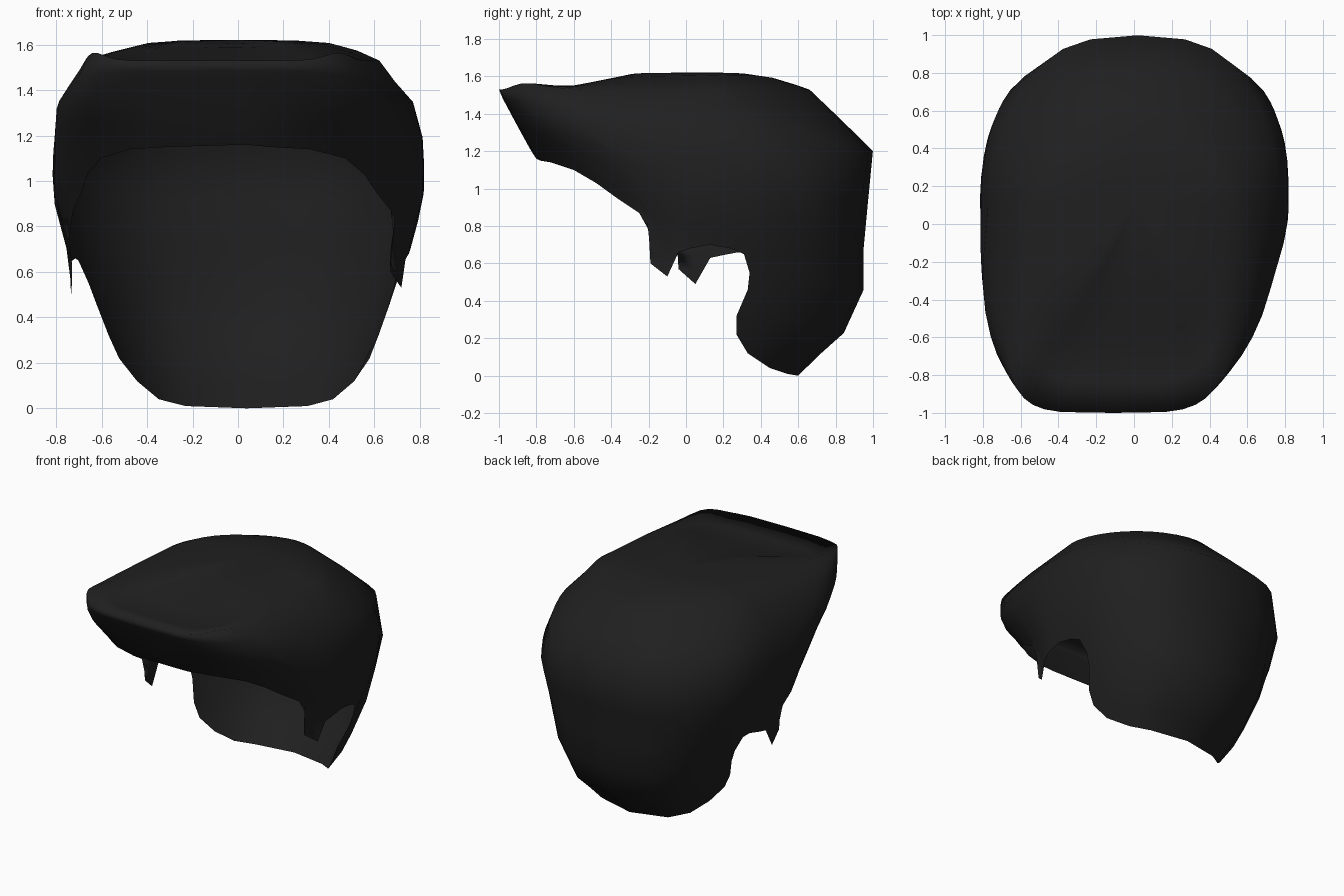
import bpy, bmesh, math

if "Cube" in bpy.data.objects:
    bpy.data.objects.remove(bpy.data.objects["Cube"], do_unlink=True)

MID_Y = 0.1
RIM_Z = 1.52
BURN_WIDTH = .75

# Cross-sections by height:
# z, half width, front y, back y, front squareness, back squareness
SLICES = [
    (0.0, .44, -.50, .60, 2.0, 2.4), (.10, .49, -.50, .70, 2.0, 2.4),
    (.22, .56, -.55, .84, 2.0, 2.4), (.46, .66, -.60, .95, 2.0, 2.4),
    (.70, .75, -.60, .95, 2.0, 2.4), (.90, .81, -.62, .97, 2.0, 2.4),
    (1.0, .82, -.70, .98, 2.1, 2.5), (1.2, .81, -.83, 1.0, 2.5, 2.5),
    (1.35, .77, -.91, .85, 3.4, 2.2), (RIM_Z, .62, -1.0, .66, 4.8, 1.7),
]

# Hem as (y, z) from the fringe to the nape: shared fringe, differing sides
FRINGE = [(-.80, 1.16), (-.78, 1.15), (-.72, 1.14), (-.60, 1.10),
          (-.48, 1.03), (-.37, .95), (-.25, .87)]
BURN_L = [(-.20, .78), (-.19, .60), (-.10, .53), (-.04, .66),
          (.02, .68), (.13, .70), (.24, .68)]
BURN_R = [(-.17, .80), (-.04, .72), (-.04, .57), (.05, .49),
          (.13, .63), (.20, .645), (.28, .66)]
NAPE = [(.31, .65), (.34, .55), (.33, .46), (.27, .32), (.27, .22),
        (.33, .12), (.45, .04), (.54, .01), (.60, 0)]


def section(z):
    """Interpolated slice values at a height."""
    for a, b in zip(SLICES, SLICES[1:]):
        if z <= b[0]:
            t = (z - a[0]) / (b[0] - a[0])
            return [p + (q - p) * t for p, q in zip(a[1:], b[1:])]
    return SLICES[-1][1:]


def half(z, front):
    """Half width, half length and squareness of the front or back half."""
    w, yf, yb, ef, eb = section(z)
    return (w, MID_Y - yf, ef) if front else (w, yb - MID_Y, eb)


def ring_point(angle, z, side):
    c, s = math.cos(angle), max(0, math.sin(angle))
    w, length, e = half(z, c > 0)
    if .48 < z < .8 and c > -.08:       # sideburns hang straight down
        w = max(w, BURN_WIDTH)
    x = side * w * s ** (2 / e)
    y = MID_Y - math.copysign(length * abs(c) ** (2 / e), c)
    return x, y


def hem_angle(y, z):
    d = MID_Y - y
    _, length, e = half(z, d > 0)
    return math.acos(math.copysign(min(1, abs(d) / length) ** (e / 2), d))


def lean(x, y, z):
    """The front is swept to one side and the nape slightly to the other."""
    return x + .11 * min(y, 0) + .02 * max(y, 0) + .03 * max(0, .9 - z)


def column(index, count, hem, side):
    """Points of one strand column, from near the crown down to the hem."""
    top = math.pi * index / count
    pts = []
    rx, ry = ring_point(top, RIM_Z, side)
    c, s2 = math.cos(top), math.sin(top) ** 2
    forward = max(0, c)
    power = 4.5 * s2 + abs(c) * (1.2 if c > 0 else 3)
    for s in (.2, .4, .65, .85):
        x, y = rx * s, MID_Y + (ry - MID_Y) * s
        z = RIM_Z + .1 * (1 - s ** power)
        if s > .5:
            z -= .04 * forward          # dip behind the lip
        pts.append((lean(x, y, z), y, z))
    low = hem_angle(*hem)
    corner = .01 + .035 * math.sin(2 * top) ** 6 * (c > 0)
    for t in (0, .1, .21, .4, .55, .7, .85, .93, 1):
        z = RIM_Z + (hem[1] - RIM_Z) * t
        x, y = ring_point(top + (low - top) * t, z, side)
        pts.append((lean(x, y, z), y, z + (corner if t == 0 else 0)))
    return pts


# Columns all the way round: one side front to back, the other back to front
hem_l = FRINGE + BURN_L + NAPE
hem_r = FRINGE + BURN_R + [(y + .03 * (z > .1), z) for y, z in NAPE]
n = len(hem_l) - 1
columns = [column(i, n, hem_l[i], 1) for i in range(n + 1)]
columns += [column(i, n, hem_r[i], -1) for i in range(n - 1, 0, -1)]

bm = bmesh.new()
crown = bm.verts.new((0, MID_Y, 1.62))
grid = [[bm.verts.new(p) for p in col] for col in columns]
for a, b in zip(grid, grid[1:] + grid[:1]):
    bm.faces.new((crown, a[0], b[0]))
    for i in range(len(a) - 1):
        bm.faces.new((a[i], a[i + 1], b[i + 1], b[i]))
bmesh.ops.recalc_face_normals(bm, faces=bm.faces)
bm.normal_update()
if crown.normal.z < 0:
    bmesh.ops.reverse_faces(bm, faces=bm.faces)
for f in bm.faces:
    f.smooth = True

mesh = bpy.data.meshes.new("hair_cap")
bm.to_mesh(mesh)
bm.free()

# Single dark colour
black = bpy.data.materials.new("soft_black")
black.use_nodes = True
colour = (.014, .014, .014, 1)
black.diffuse_color = colour
black.node_tree.nodes["Principled BSDF"].inputs["Base Color"].default_value = colour
mesh.materials.append(black)

hair = bpy.data.objects.new("hair_cap", mesh)
bpy.context.collection.objects.link(hair)
